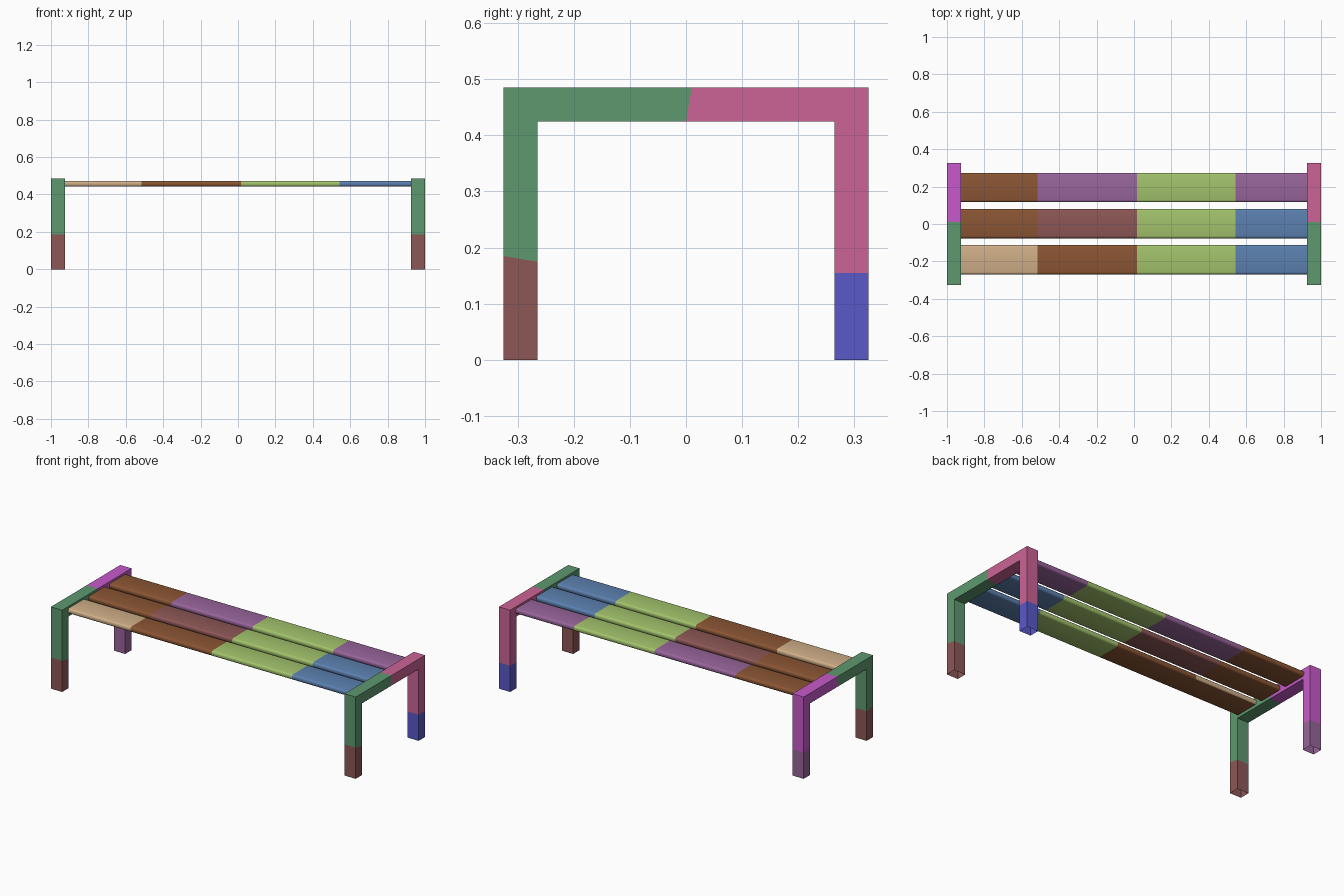
import bpy, bmesh, math

if "Cube" in bpy.data.objects:
    bpy.data.objects.remove(bpy.data.objects["Cube"])


def srgb(r, g, b):
    f = lambda c: c / 12.92 if c <= 0.04045 else ((c + 0.055) / 1.055) ** 2.4
    return (f(r / 255), f(g / 255), f(b / 255), 1.0)


COLOURS = {
    "tan": (208, 175, 136), "brown": (139, 86, 52), "maroon": (141, 87, 86),
    "light_green": (163, 195, 108), "blue": (92, 129, 176), "purple": (152, 101, 155),
    "green": (94, 152, 110), "pink": (204, 100, 150), "magenta": (198, 90, 202),
    "indigo": (90, 88, 200),
}
MATS = {}
for name, rgb in COLOURS.items():
    MATS[name] = bpy.data.materials.new(name)
    MATS[name].diffuse_color = srgb(*rgb)


def loft(name, rings, colours, caps=False, rule=None):
    """Skin matching rings of points; one colour per segment, rule(face, colour) may override."""
    names = list(dict.fromkeys(colours))
    me = bpy.data.meshes.new(name)
    for n in names:
        me.materials.append(MATS[n])
    bm = bmesh.new()
    rows = [[bm.verts.new(p) for p in ring] for ring in rings]
    count = len(rows[0])
    tagged = []
    for a, b, col in zip(rows, rows[1:], colours):
        for i in range(count):
            j = (i + 1) % count
            tagged.append((bm.faces.new((a[i], a[j], b[j], b[i])), col))
    if caps:
        tagged.append((bm.faces.new(rows[0]), colours[0]))
        tagged.append((bm.faces.new(rows[-1]), colours[-1]))
    bmesh.ops.recalc_face_normals(bm, faces=bm.faces)
    for face, col in tagged:
        face.material_index = names.index(rule(face, col) if rule else col)
    bm.to_mesh(me)
    bm.free()
    ob = bpy.data.objects.new(name, me)
    bpy.context.collection.objects.link(ob)
    return ob


# End frames: square tube bent into an upside-down U, leg bottoms open
H, D, T = 0.485, 0.325, 0.06
PATH = [  # outer (y, z), inner (y, z)
    ((-D, 0), (-D + T, 0)), ((-D, 0.185), (-D + T, 0.175)),
    ((-D, H), (-D + T, H - T)), ((0.01, H), (0.0, H - T)),
    ((D, H), (D - T, H - T)), ((D, 0.155), (D - T, 0.155)),
    ((D, 0), (D - T, 0)),
]
for name, side, back, foot in (("left_end_frame", -1, "magenta", "purple"),
                               ("right_end_frame", 1, "pink", "indigo")):
    rings = [[(side * 1.0, *o), (side * 0.926, *o), (side * 0.926, *i), (side * 1.0, *i)]
             for o, i in PATH]
    loft(name, rings, ["maroon", "green", "green", back, back, foot])

# Seat slats: boards with rounded long edges, coloured in bands along x
W, Z0, Z1, R = 0.157, 0.442, 0.473, 0.012


def slat_profile(yc):
    pts = []
    for k, (sy, sz) in enumerate(((1, 1), (-1, 1), (-1, -1), (1, -1))):
        cy = yc + sy * (W / 2 - R)
        cz = Z1 - R if sz > 0 else Z0 + R
        for s in range(4):
            a = math.pi / 2 * (k + s / 3)
            pts.append((cy + R * math.cos(a), cz + R * math.sin(a)))
    return pts


def tan_rule(face, col):
    # the tan band is brown underneath
    return "brown" if col == "tan" and face.normal.z < -0.9 else col


X = (-0.928, -0.517, 0.015, 0.543, 0.928)
for name, yc, cols in (
        ("front_slat", -0.191, ["tan", "brown", "light_green", "blue"]),
        ("middle_slat", 0.002, ["brown", "maroon", "light_green", "blue"]),
        ("back_slat", 0.195, ["brown", "purple", "light_green", "purple"])):
    prof = slat_profile(yc)
    ob = loft(name, [[(x, y, z) for y, z in prof] for x in X], cols, True, tan_rule)
    bpy.context.view_layer.objects.active = ob
    bpy.ops.object.select_all(action='DESELECT')
    ob.select_set(True)
    bpy.ops.object.shade_smooth_by_angle(angle=math.radians(40))

for m in bpy.data.materials:
    if m.users and not m.is_grease_pencil:
        m.use_nodes = True
        m.node_tree.nodes["Principled BSDF"].inputs["Base Color"].default_value = m.diffuse_color
